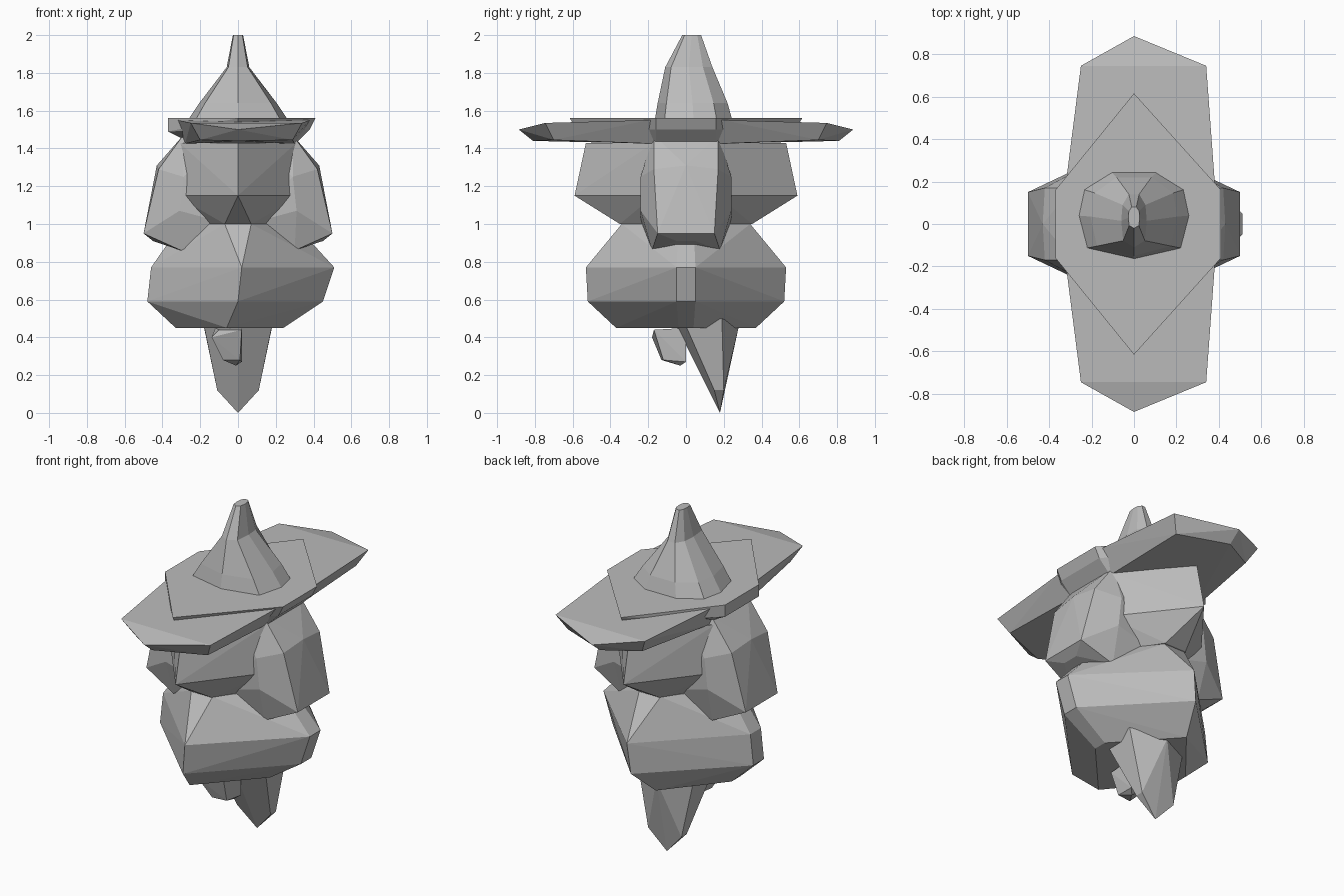
import bpy, bmesh

cube = bpy.data.objects.get("Cube")
if cube:
    bpy.data.objects.remove(cube, do_unlink=True)

grey = bpy.data.materials.new("stone grey")
grey.use_nodes = True
color = (0.5, 0.5, 0.5, 1)
grey.diffuse_color = color
grey.node_tree.nodes["Principled BSDF"].inputs["Base Color"].default_value = color


def finish(name, bm):
    bmesh.ops.recalc_face_normals(bm, faces=bm.faces[:])
    mesh = bpy.data.meshes.new(name)
    bm.to_mesh(mesh)
    bm.free()
    mesh.materials.append(grey)
    obj = bpy.data.objects.new(name, mesh)
    bpy.context.collection.objects.link(obj)
    return obj


def mirror(points, axis):
    """Add a copy of each point reflected across one axis."""
    flip = [tuple(-c if i == axis else c for i, c in enumerate(p)) for p in points]
    return list(dict.fromkeys(points + flip))


def hull(name, points):
    """Faceted convex stone spanning the given corners."""
    bm = bmesh.new()
    for p in points:
        bm.verts.new(p)
    res = bmesh.ops.convex_hull(bm, input=bm.verts[:])
    loose = {g for g in res["geom_interior"] + res["geom_unused"]
             if isinstance(g, bmesh.types.BMVert)}
    bmesh.ops.delete(bm, geom=list(loose), context='VERTS')
    bmesh.ops.dissolve_limit(bm, angle_limit=0.02, verts=bm.verts[:], edges=bm.edges[:])
    return finish(name, bm)


# Faceted lower body, a diamond with cut side corners
hull("body", mirror([
    (-0.07, 0.34, 1.0), (0.07, 0.34, 1.0), (0.3, 0.04, 1.0), (-0.3, 0.04, 1.0),
    (0.02, 0.53, 0.77), (0.51, 0.05, 0.77), (-0.46, 0.05, 0.77),
    (0.0, 0.52, 0.59), (0.45, 0.05, 0.59), (-0.48, 0.05, 0.59),
    (-0.06, 0.37, 0.45), (0.24, 0.04, 0.45), (-0.33, 0.04, 0.45),
], 1))

# Head wedge with a ridge at front and back
hull("head", mirror(mirror([
    (0, 0.53, 1.43), (0.31, 0.17, 1.43),
    (0, 0.59, 1.15), (0.33, 0.17, 1.15),
    (0.07, 0.35, 1.0), (0.2, 0.15, 1.0),
], 0), 1))

# Drooping shoulder lobes
lobe = mirror([
    (0.29, 0.17, 1.47), (0.42, 0.17, 1.29), (0.43, 0, 1.31), (0.5, 0.15, 0.95),
    (0.29, 0.24, 1.25), (0.31, 0.24, 1.07), (0.3, 0.18, 0.86), (0.45, 0.05, 0.91),
    (0.1, 0.2, 1.4), (0.05, 0.24, 1.0),
], 1)
hull("left_shoulder", lobe)
hull("right_shoulder", [(-x, y, z) for x, y, z in lobe])

# Wide hat brim and the raised plate across it
hull("hat_brim", mirror([
    (0, 0.885, 1.5), (0.34, 0.745, 1.535), (-0.25, 0.745, 1.535),
    (0.38, 0.2, 1.55), (-0.32, 0.2, 1.55),
    (0, 0.81, 1.44), (0.29, 0.7, 1.445), (-0.2, 0.7, 1.445),
    (0.3, 0.17, 1.425), (-0.28, 0.17, 1.425),
], 1))
hull("hat_plate", mirror([
    (0, 0.615, 1.56), (0.41, 0.16, 1.56), (-0.37, 0.16, 1.56),
    (0, 0.58, 1.5), (0.38, 0.16, 1.5), (-0.37, 0.16, 1.49),
    (0.31, 0.16, 1.43), (-0.29, 0.16, 1.45),
], 1))

# Tapering hat cone, one outline scaled into stacked rings
outline = [(-1, 0.0), (-0.9, 0.6), (-0.4, 1), (0.4, 1), (0.9, 0.6),
           (1, 0.0), (0.85, -0.75), (0, -1), (-0.85, -0.75)]
rings = [(1.55, 0.265, 0.205, 0.04), (1.64, 0.205, 0.185, 0.035),
         (1.83, 0.06, 0.125, 0.015), (2.0, 0.027, 0.05, 0.03)]
bm = bmesh.new()
loops = [[bm.verts.new((u * rx, v * ry + cy, z)) for u, v in outline]
         for z, rx, ry, cy in rings]
for low, high in zip(loops, loops[1:]):
    for i in range(len(outline)):
        j = (i + 1) % len(outline)
        bm.faces.new((low[i], low[j], high[j], high[i]))
bm.faces.new(loops[0])
bm.faces.new(loops[-1])
finish("hat_cone", bm)

# Pointed base and the small pebble beside it
hull("base_spike", mirror([
    (0, 0.18, 0), (0.11, 0.15, 0.12), (0.11, 0.2, 0.12), (0.19, 0.19, 0.5),
    (0.18, 0.0, 0.46), (0, -0.05, 0.46), (0, 0.28, 0.46),
], 0))
hull("pebble", [
    (-0.14, -0.18, 0.4), (-0.1, -0.17, 0.44), (0.02, -0.17, 0.44),
    (-0.08, -0.13, 0.28), (0.01, -0.12, 0.28), (-0.01, -0.03, 0.25),
    (0.02, 0, 0.27), (-0.09, 0, 0.3), (-0.12, 0, 0.45), (0.02, 0, 0.45),
])
